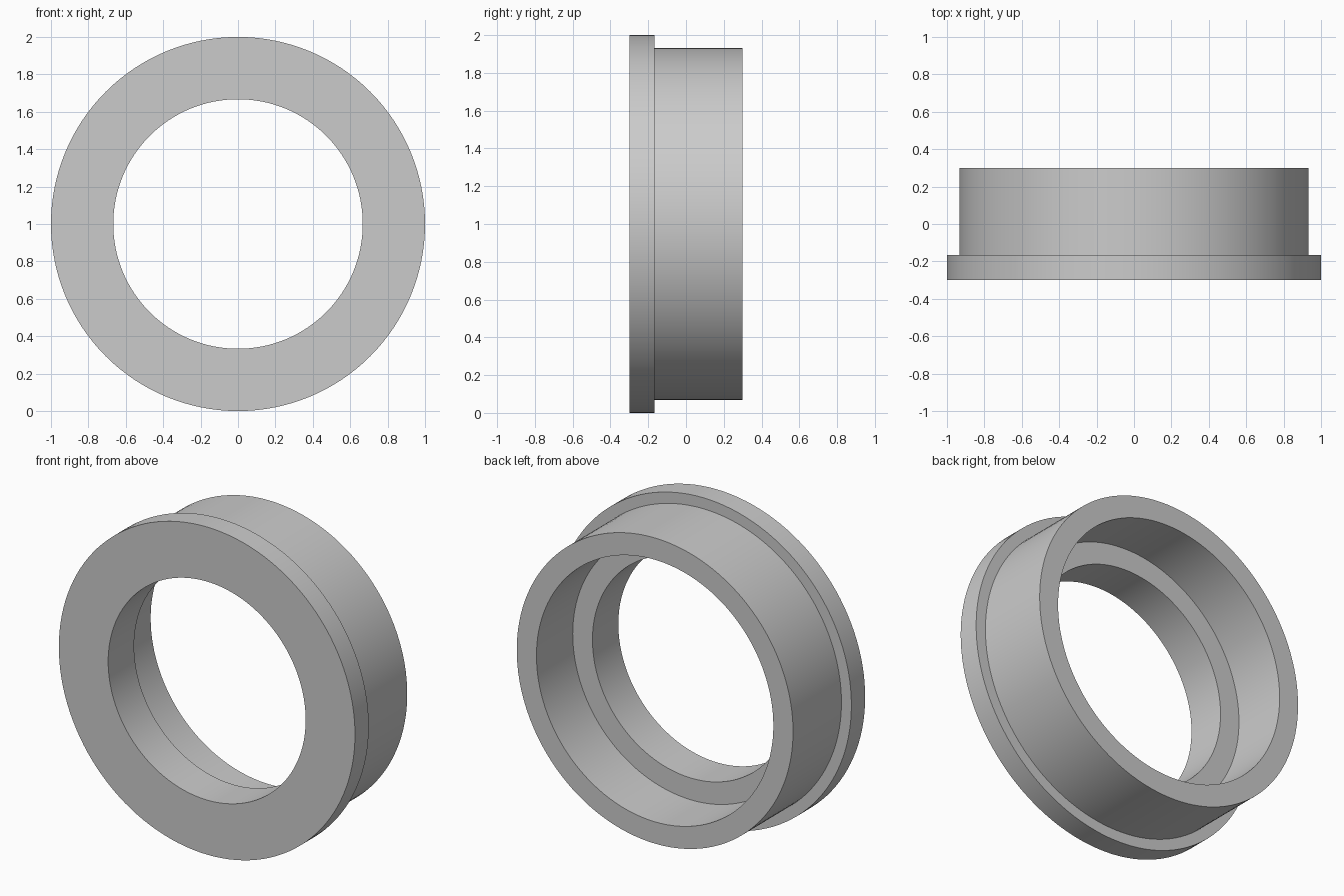
import bpy
import bmesh
import math
from mathutils import Matrix, Vector

cube = bpy.data.objects.get("Cube")
if cube:
    bpy.data.objects.remove(cube, do_unlink=True)

# Single grey material
grey = bpy.data.materials.new("light_grey")
grey.use_nodes = True
colour = (0.6, 0.6, 0.6, 1.0)
grey.diffuse_color = colour
grey.node_tree.nodes["Principled BSDF"].inputs["Base Color"].default_value = colour

# Closed cross-section as (radius, depth): flange, sleeve, counterbore, bore
SEGMENTS = 128
profile = [
    (0.667, -0.3), (1.0, -0.3), (1.0, -0.167), (0.933, -0.167),
    (0.933, 0.3), (0.8, 0.3), (0.8, -0.05), (0.667, -0.05),
]

# Revolve the section around the front-to-back axis
bm = bmesh.new()
rings = []
for i in range(SEGMENTS):
    turn = Matrix.Rotation(math.tau * i / SEGMENTS, 3, "Y")
    rings.append([bm.verts.new(turn @ Vector((r, y, 0)) + Vector((0, 0, 1)))
                  for r, y in profile])
for i, ring in enumerate(rings):
    following = rings[(i + 1) % SEGMENTS]
    for j in range(len(profile)):
        k = (j + 1) % len(profile)
        bm.faces.new((ring[j], ring[k], following[k], following[j]))
bmesh.ops.recalc_face_normals(bm, faces=bm.faces)

mesh = bpy.data.meshes.new("flanged_bushing")
bm.to_mesh(mesh)
bm.free()
mesh.materials.append(grey)
bushing = bpy.data.objects.new("flanged_bushing", mesh)
bpy.context.collection.objects.link(bushing)

# Smooth round walls with sharp rims
bpy.ops.object.select_all(action="DESELECT")
bushing.select_set(True)
bpy.context.view_layer.objects.active = bushing
bpy.ops.object.shade_smooth_by_angle(angle=math.radians(30))
